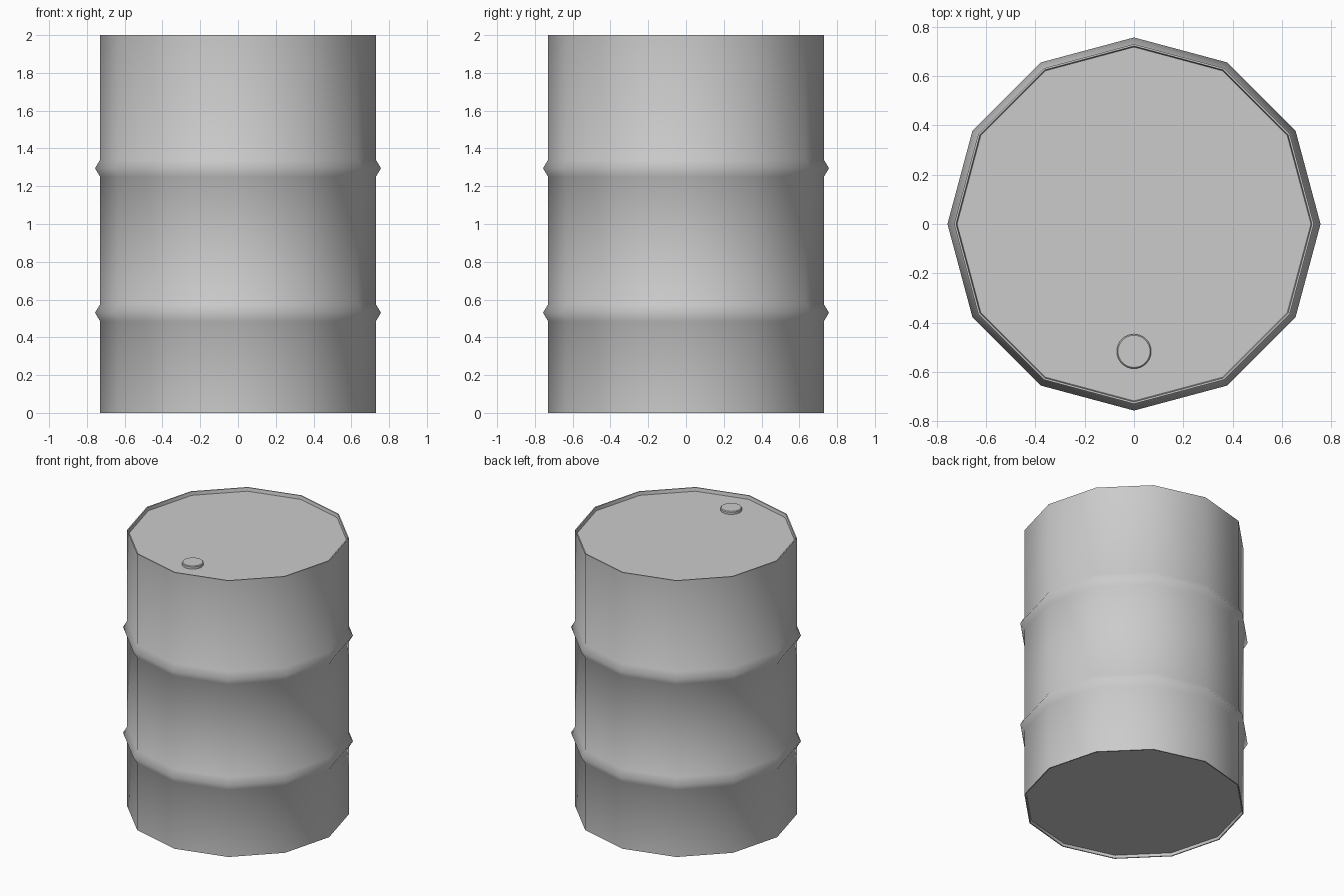
import bpy, bmesh, math

if "Cube" in bpy.data.objects:
    bpy.data.objects.remove(bpy.data.objects["Cube"])


def lathe(name, profile, sides, centre=(0, 0), angle=65):
    """Spin a (radius, z) profile about z and close both ends with flat caps."""
    bm = bmesh.new()
    rings = []
    for r, z in profile:
        rings.append([bm.verts.new((centre[0] + r * math.cos(2 * math.pi * i / sides),
                                    centre[1] + r * math.sin(2 * math.pi * i / sides), z))
                      for i in range(sides)])
    for low, high in zip(rings, rings[1:]):
        for i in range(sides):
            j = (i + 1) % sides
            bm.faces.new((low[i], low[j], high[j], high[i]))
    bm.faces.new(rings[0][::-1])
    bm.faces.new(rings[-1])
    bmesh.ops.recalc_face_normals(bm, faces=bm.faces)
    mesh = bpy.data.meshes.new(name)
    bm.to_mesh(mesh)
    bm.free()
    ob = bpy.data.objects.new(name, mesh)
    bpy.context.collection.objects.link(ob)
    bpy.ops.object.select_all(action='DESELECT')
    ob.select_set(True)
    bpy.context.view_layer.objects.active = ob
    bpy.ops.object.shade_smooth_by_angle(angle=math.radians(angle))
    return ob


R, RIB = 0.73, 0.757

# Barrel body: recessed base, two raised hoops, recessed lid
profile = [(0.718, 0.02), (0.722, 0.0), (R, 0.0)]
for z in (0.53, 1.295):
    profile += [(R, z - 0.045), (RIB, z), (R, z + 0.045)]
profile += [(R, 2.0), (0.722, 2.0), (0.718, 1.975)]
lathe("barrel_body", profile, 12)

# Filler cap on the lid, near the front
lathe("filler_cap", [(0.07, 1.97), (0.07, 1.991), (0.065, 1.996)], 32, (0, -0.517), 30)
